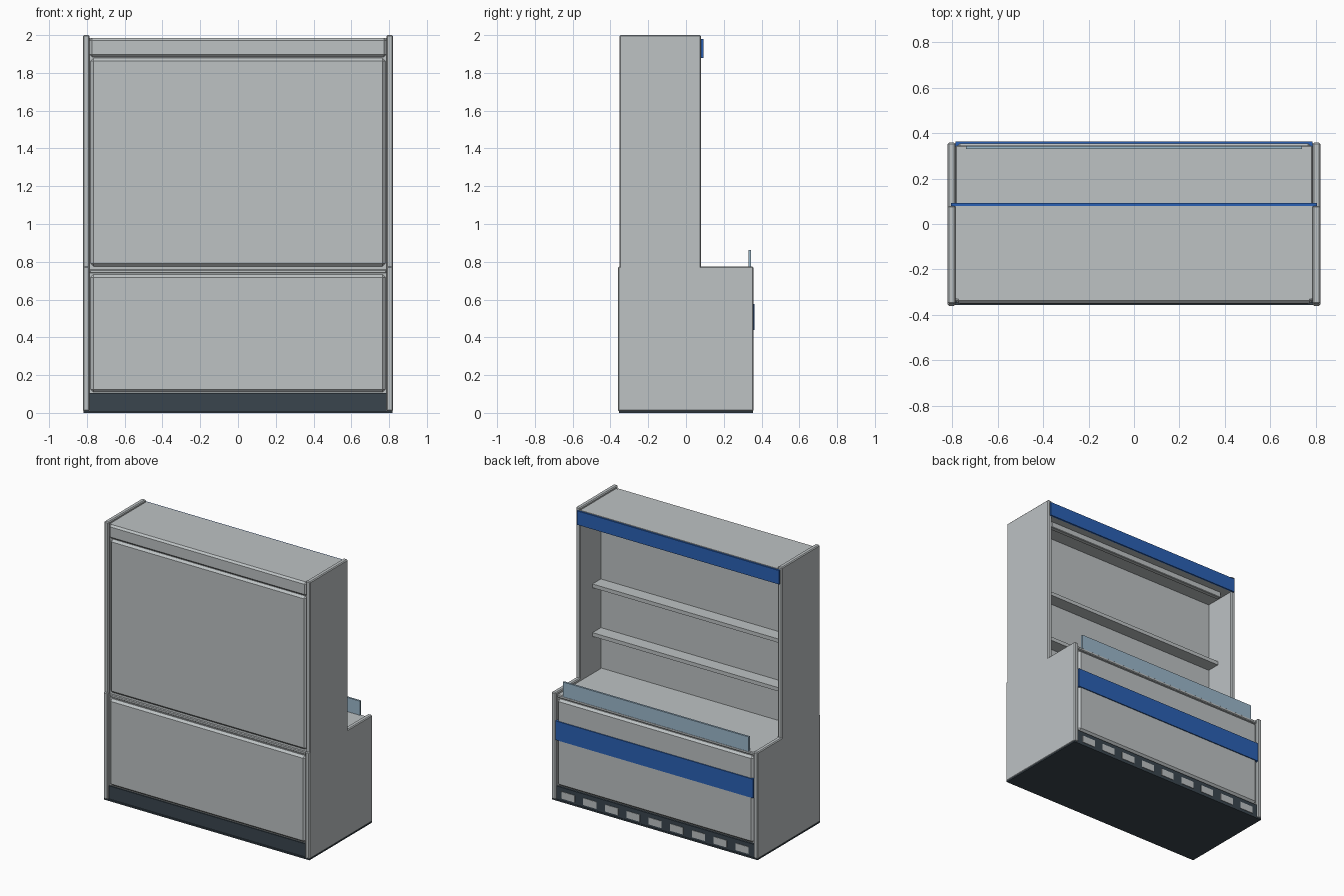
import bpy

cube = bpy.data.objects.get("Cube")
if cube:
    bpy.data.objects.remove(cube, do_unlink=True)


def material(name, rgb):
    m = bpy.data.materials.new(name)
    m.use_nodes = True
    m.diffuse_color = (*rgb, 1)
    m.node_tree.nodes["Principled BSDF"].inputs["Base Color"].default_value = (*rgb, 1)
    return m


GREY = material("light grey metal", (0.51, 0.54, 0.55))
DARK = material("dark slate", (0.042, 0.06, 0.076))
BLUE = material("blue trim", (0.024, 0.12, 0.46))
GLASS = material("pale blue glass", (0.33, 0.48, 0.6))


def box(name, x, y, z, mat, bevel=0.0):
    """Box from (min, max) ranges, with an optional chamfer."""
    lo, hi = zip(x, y, z)
    verts = [(a, b, c) for a in x for b in y for c in z]
    faces = [(0, 1, 3, 2), (4, 6, 7, 5), (0, 4, 5, 1),
             (2, 3, 7, 6), (0, 2, 6, 4), (1, 5, 7, 3)]
    mesh = bpy.data.meshes.new(name)
    mesh.from_pydata(verts, [], faces)
    mesh.materials.append(mat)
    ob = bpy.data.objects.new(name, mesh)
    bpy.context.collection.objects.link(ob)
    if bevel:
        mod = ob.modifiers.new("chamfer", "BEVEL")
        mod.width = bevel
        mod.segments = 1
    return ob


def wide(name, half, y, z, mat, bevel=0.0):
    """Box centred on x."""
    return box(name, (-half, half), y, z, mat, bevel)


INNER = 0.786

# Base and kick plates
wide("base_plate", 0.818, (-0.356, 0.354), (0, 0.01), DARK)
wide("kick_base", INNER, (-0.346, 0.35), (0.005, 0.104), DARK)

# End panels, lower and upper
for side, x in (("left", (INNER, 0.82)), ("right", (-0.82, -INNER))):
    box(side + "_lower_end_panel", x, (-0.36, 0.358), (0.008, 0.775), GREY, 0.006)
    box(side + "_upper_end_panel", x, (-0.352, 0.08), (0.76, 2.0), GREY, 0.006)

# Lower cabinet: core, outer panels and deck
wide("cabinet_core", INNER, (-0.335, 0.335), (0.1, 0.74), GREY)
wide("back_lower_panel", 0.78, (-0.352, -0.3), (0.11, 0.733), GREY, 0.015)
wide("display_lower_panel", 0.78, (0.3, 0.355), (0.11, 0.733), GREY, 0.015)
wide("deck", INNER, (-0.335, 0.345), (0.738, 0.76), GREY, 0.005)
wide("blue_bumper_band", INNER, (0.34, 0.362), (0.44, 0.577), BLUE)

# Vent plates along the display-side kick
for i in range(9):
    cx = (i - 4) * 0.173
    box("vent_%d" % (i + 1), (cx - 0.052, cx + 0.052), (0.347, 0.353),
        (0.025, 0.075), GREY)

# Upper cabinet: back wall, outer panel, roof
wide("back_wall", INNER, (-0.33, -0.155), (0.75, 1.9), GREY)
wide("back_upper_panel", 0.78, (-0.345, -0.3), (0.775, 1.878), GREY, 0.015)
wide("roof", INNER, (-0.33, 0.08), (1.88, 1.984), GREY)
wide("back_header", INNER, (-0.35, -0.3), (1.885, 1.984), GREY, 0.013)
wide("blue_header_band", 0.805, (0.078, 0.092), (1.88, 1.98), BLUE)

# Canopy lamp under the roof
wide("canopy_lamp", 0.74, (-0.01, 0.025), (1.84, 1.885), GREY, 0.004)

# Shelves
for name, z in (("lower_shelf", 1.05), ("upper_shelf", 1.40)):
    wide(name, INNER, (-0.16, -0.06), (z - 0.027, z), GREY)

# Low glass guard on the deck edge
wide("glass_guard", 0.74, (0.33, 0.344), (0.755, 0.862), GLASS)
